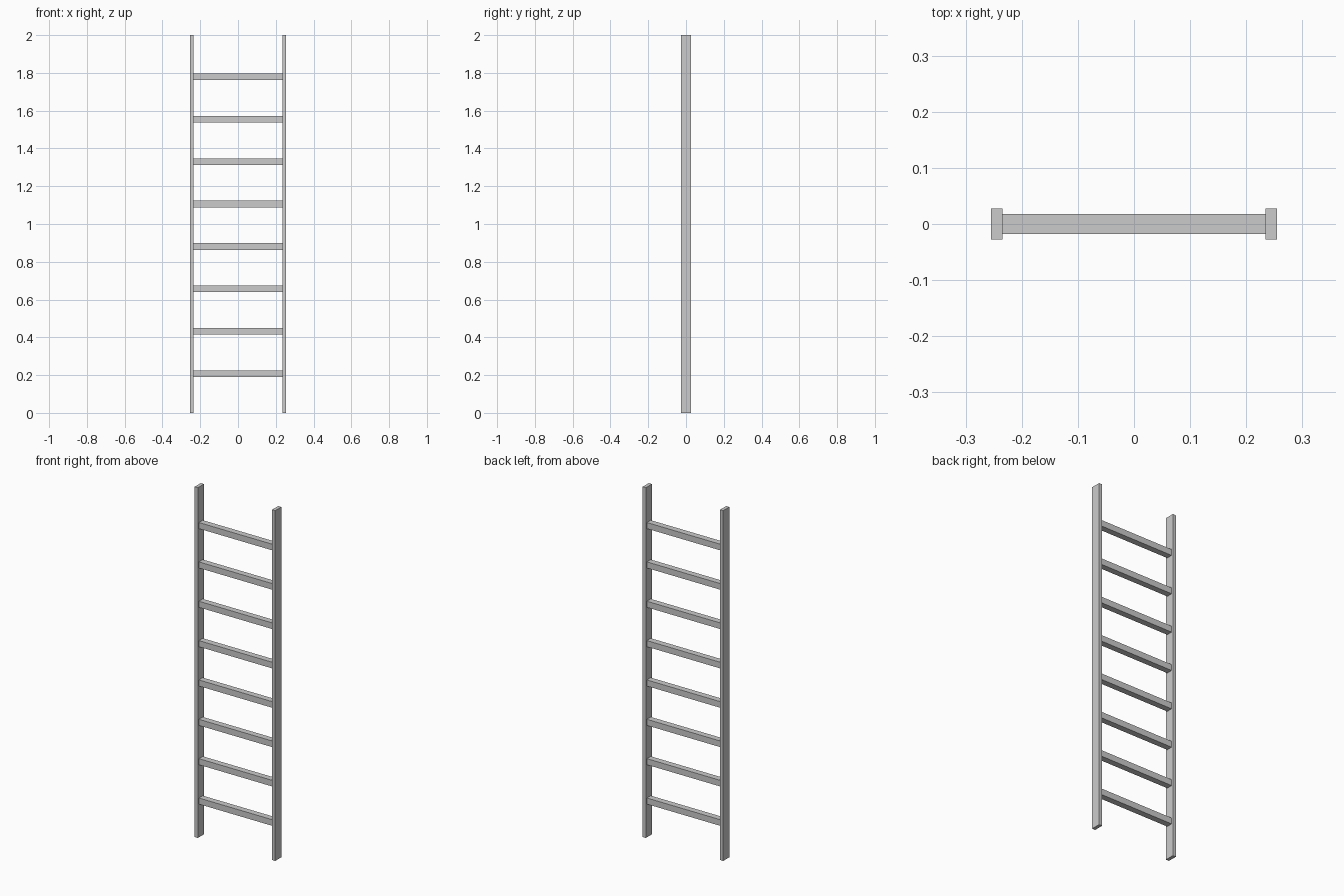
import bpy

if "Cube" in bpy.data.objects:
    bpy.data.objects.remove(bpy.data.objects["Cube"])

RAIL_X, RAIL_W, RAIL_D, HEIGHT = 0.2445, 0.02, 0.055, 2.0
RUNG_SIZE, RUNG_COUNT = 0.035, 8
FIRST_RUNG_Z, RUNG_STEP = 0.207, 0.2247


def box(name, center, size):
    bpy.ops.mesh.primitive_cube_add(size=1, location=center)
    obj = bpy.context.object
    obj.name = name
    obj.scale = size
    bpy.ops.object.transform_apply(location=False, rotation=False, scale=True)
    return obj


# Upright side rails
for side, sign in (("left", -1), ("right", 1)):
    box(f"{side}_rail", (sign * RAIL_X, 0, HEIGHT / 2), (RAIL_W, RAIL_D, HEIGHT))

# Evenly spaced square rungs, ending at the inner faces of the rails
rung_length = 2 * RAIL_X - RAIL_W
for i in range(RUNG_COUNT):
    box(f"rung_{i + 1}", (0, 0, FIRST_RUNG_Z + i * RUNG_STEP),
        (rung_length, RUNG_SIZE, RUNG_SIZE))
